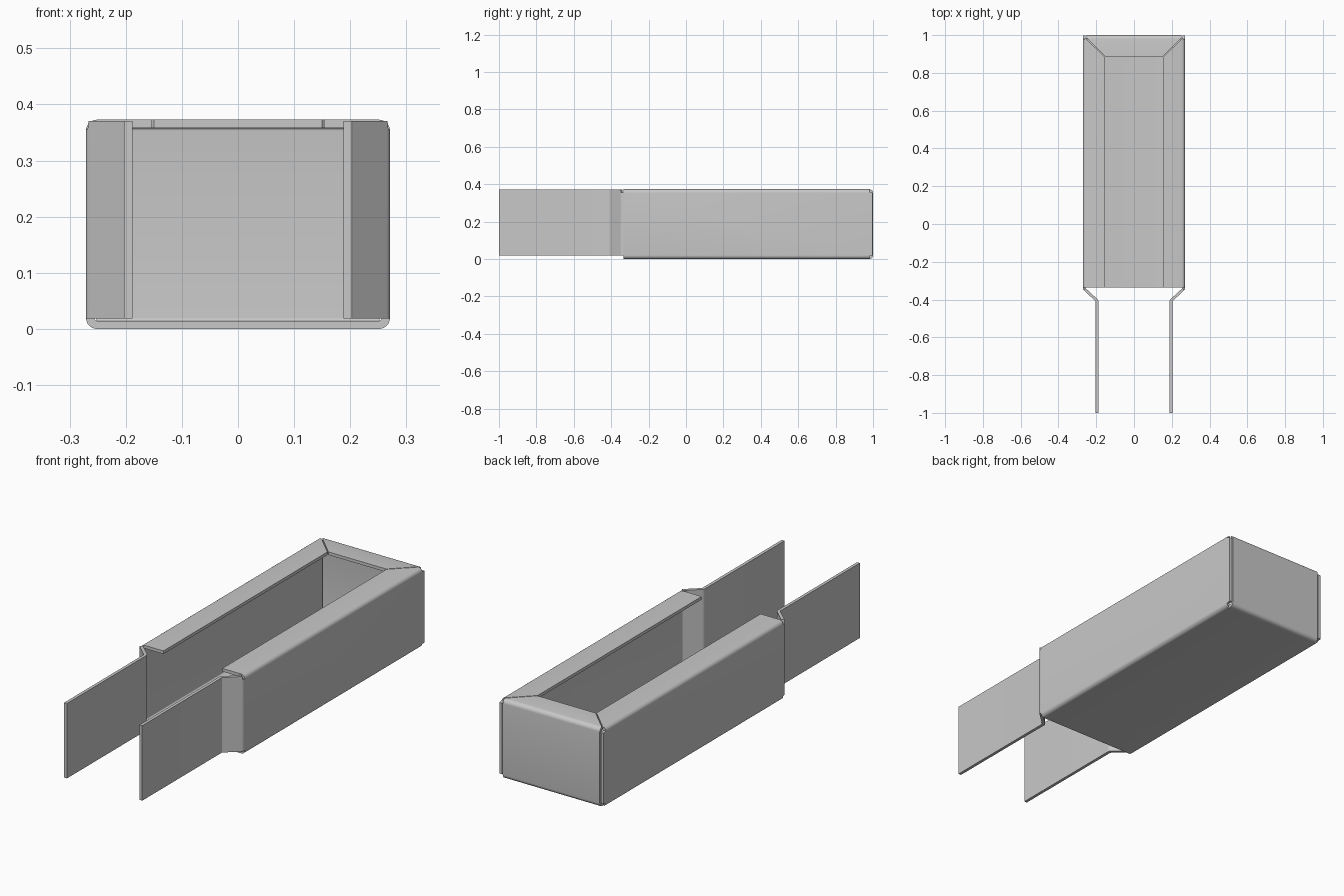
import bpy, bmesh
from mathutils import Vector

T = 0.0145          # sheet thickness
R = 0.0125          # bend radius on the centreline
TOP, SIDE, BACK = 0.3657, 0.2637, 0.9927
FRONT, LIP = -0.335, 0.153

cube = bpy.data.objects.get("Cube")
if cube:
    bpy.data.objects.remove(cube, do_unlink=True)

steel = bpy.data.materials.new("grey_steel")
steel.use_nodes = True
GREY = (0.58, 0.58, 0.58, 1)
steel.diffuse_color = GREY
steel.node_tree.nodes["Principled BSDF"].inputs["Base Color"].default_value = GREY


def normal(d):
    return Vector((-d.y, d.x)).normalized()


def bend(corners, steps=6):
    """Round the inner corners of a path; gives points with their normals."""
    pts = [Vector(c) for c in corners]
    out = [(pts[0], normal(pts[1] - pts[0]))]
    for before, p, after in zip(pts, pts[1:], pts[2:]):
        a, b = (p - before).normalized(), (after - p).normalized()
        bis = (b - a).normalized()
        centre = p + bis * (R / abs(bis.dot(normal(a))))
        turn = 1 if normal(a).dot(b) > 0 else -1
        for k in range(steps + 1):
            f = k / steps
            n = normal(a.slerp(b, f))
            out.append((centre - n * R * turn, n))
    out.append((pts[-1], normal(pts[-1] - pts[-2])))
    return out


def folded_sheet(name, corners, place, span):
    """Extrude a bent path between the two limits that span gives per point."""
    bm = bmesh.new()
    rows = []
    for p, n in bend(corners):
        lo, hi = span(p.x, p.y)
        a, b = p + n * T / 2, p - n * T / 2
        rows.append([bm.verts.new(place(q.x, q.y, w))
                     for q, w in ((a, lo), (a, hi), (b, hi), (b, lo))])
    for r, s in zip(rows, rows[1:]):
        for k in range(4):
            m = (k + 1) % 4
            bm.faces.new((r[k], r[m], s[m], s[k]))
    bm.faces.new(rows[0])
    bm.faces.new(rows[-1][::-1])
    bmesh.ops.recalc_face_normals(bm, faces=bm.faces)
    mesh = bpy.data.meshes.new(name)
    bm.to_mesh(mesh)
    bm.free()
    mesh.materials.append(steel)
    obj = bpy.data.objects.new(name, mesh)
    bpy.context.collection.objects.link(obj)
    bpy.ops.object.select_all(action='DESELECT')
    obj.select_set(True)
    bpy.context.view_layer.objects.active = obj
    bpy.ops.object.shade_smooth_by_angle(angle=0.6)


# Floor, side walls and mitred side lips
def channel_span(x, z):
    if z > TOP - 0.001:
        return FRONT, 0.882 + (abs(x) - LIP) * 0.98
    if 0.018 < z < 0.355:
        return FRONT, 0.998
    return FRONT, 0.97 if z < 0.008 else 0.98


half = [(LIP, TOP), (SIDE, TOP), (SIDE, T / 2)]
folded_sheet("floor_and_sides", half + [(-x, z) for x, z in reversed(half)],
             lambda x, z, y: (x, y, z), channel_span)


# Back wall with its mitred lip
def back_span(y, z):
    w = LIP - 0.003 + (y - 0.885) * 1.02 if z > TOP - 0.001 else 0.252
    return -w, w


folded_sheet("back_wall",
             [(0.97, T / 2), (BACK, T / 2), (BACK, TOP), (0.885, TOP)],
             lambda y, z, x: (x, y, z), back_span)

# Joggled arms that reach forward from the side walls
for side, s in (("left", 1), ("right", -1)):
    folded_sheet(side + "_arm",
                 [(SIDE, FRONT), (SIDE, -0.343), (0.1955, -0.406), (0.1955, -1)],
                 lambda x, y, z, s=s: (s * x, y, z),
                 lambda x, y: (0.019, 0.371 if y < -0.345 else 0.355))
